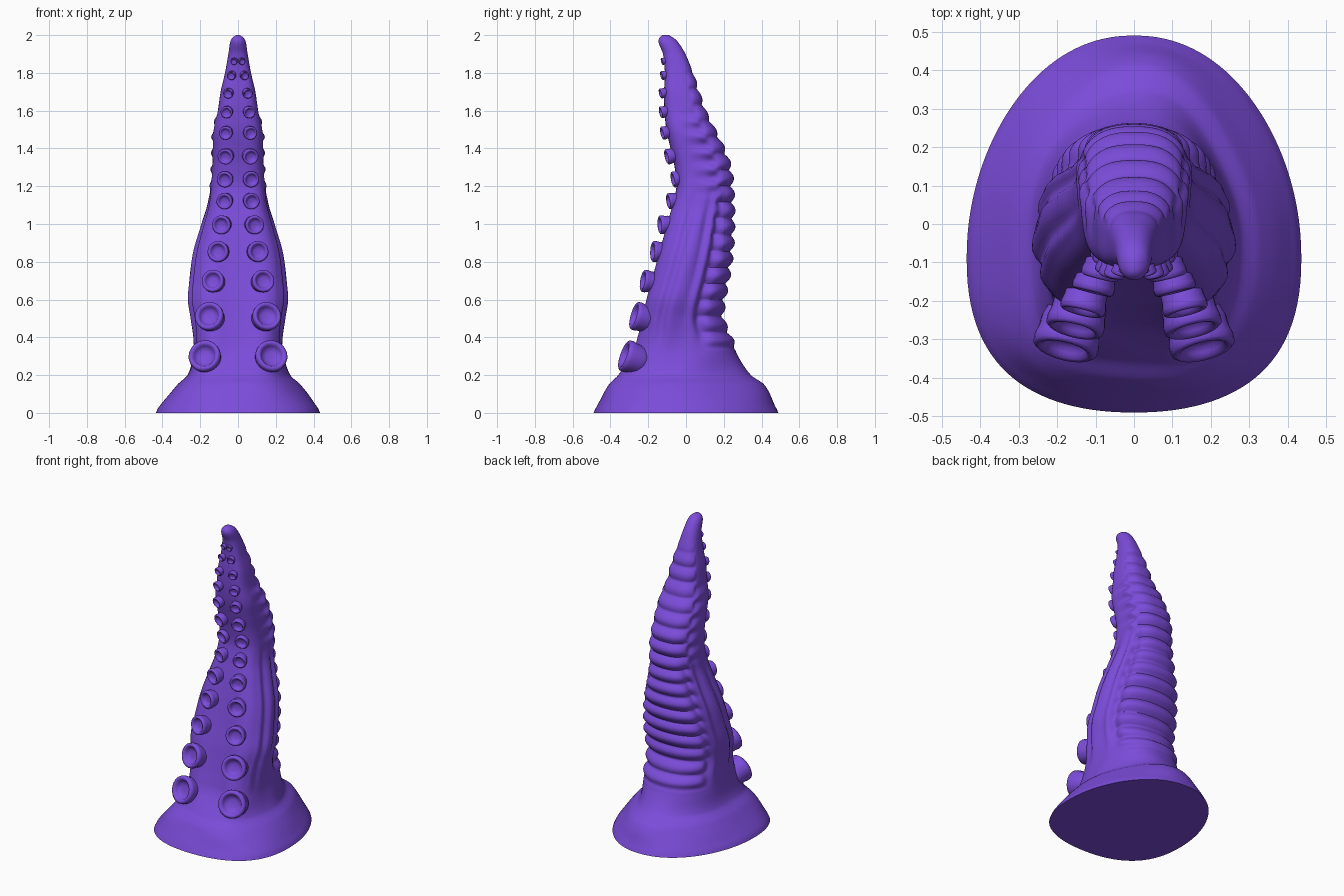
import bpy, bmesh, math
from mathutils import Vector

cube = bpy.data.objects.get("Cube")
if cube:
    bpy.data.objects.remove(cube, do_unlink=True)

purple = bpy.data.materials.new("purple skin")
purple.use_nodes = True
purple.diffuse_color = (0.2, 0.072, 0.7, 1)
purple.node_tree.nodes["Principled BSDF"].inputs["Base Color"].default_value = (0.2, 0.072, 0.7, 1)

# Body outline: height, half width, front y, back y
OUTLINE = [
    (0, .435, -.49, .49), (.03, .42, -.475, .475), (.15, .325, -.41, .41),
    (.2, .272, -.36, .34), (.3, .24, -.3, .275), (.4, .232, -.268, .238),
    (.5, .24, -.243, .197), (.6, .255, -.22, .203), (.7, .247, -.192, .222),
    (.85, .226, -.15, .243), (1, .184, -.106, .25), (1.1, .157, -.076, .25),
    (1.2, .145, -.052, .245), (1.3, .137, -.06, .235), (1.4, .134, -.082, .2),
    (1.5, .13, -.104, .152), (1.6, .107, -.114, .102), (1.7, .092, -.116, .068),
    (1.8, .069, -.112, .036), (1.9, .051, -.122, -.003), (1.96, .042, -.145, -.04),
    (1.985, .031, -.141, -.065), (2, .01, -.125, -.092)]


def smoothstep(a, b, v):
    t = min(1, max(0, (v - a) / (b - a)))
    return t * t * (3 - 2 * t)


def section(z):
    """Half width, front and back of the body at a height (cubic interpolation)."""
    i = 0
    while i < len(OUTLINE) - 2 and OUTLINE[i + 1][0] < z:
        i += 1
    p, q = OUTLINE[i], OUTLINE[i + 1]
    before, after = OUTLINE[max(i - 1, 0)], OUTLINE[min(i + 2, len(OUTLINE) - 1)]
    h = q[0] - p[0]
    t = (z - p[0]) / h
    values = []
    for k in (1, 2, 3):
        m0 = (q[k] - before[k]) / (q[0] - before[0]) * h
        m1 = (after[k] - p[k]) / (after[0] - p[0]) * h
        values.append((2*t**3 - 3*t*t + 1) * p[k] + (t**3 - 2*t*t + t) * m0
                      + (3*t*t - 2*t**3) * q[k] + (t**3 - t*t) * m1)
    return values


def skin_point(z, angle):
    width, front, back = section(z)
    c, s = math.cos(angle), math.sin(angle)
    mid, half = (front + back) / 2, (back - front) / 2
    # Boxier cross-section above the flared base, fullest under the suckers
    body = smoothstep(.15, .32, z) * (1 - smoothstep(1.75, 1.95, z))
    rear = .1 + .4 * smoothstep(1, 1.3, z)
    power = 2 / (2.15 + (rear if s > 0 else 1.2) * body)
    x = width * math.copysign(abs(c) ** power, c)
    y = mid + half * math.copysign(abs(s) ** power, s)
    # Egg-shaped foot, widest towards the front
    y -= .09 * c * c * (1 - smoothstep(.1, .35, z))

    # Stacked rounded ridges along the back
    spine = smoothstep(.3, .55, s) * smoothstep(.32, .38, z) * (1 - smoothstep(1.7, 1.88, z))
    size = .024 - .009 * smoothstep(1.1, 1.7, z)
    push = spine * size * (abs(math.sin(math.pi * (z - .34) / .086)) - .5)

    # Long folds and a groove on the flanks
    flank = smoothstep(.3, .5, z) * (1 - smoothstep(.95, 1.25, z))
    lean = s - .3 * (z - .7)
    push -= .03 * flank * math.exp(-((lean - .45) / .15) ** 2)
    push += .012 * flank * math.exp(-((lean + .05) / .35) ** 2) * math.cos(17 * lean + 2 * z)

    # Small knobs beside the upper ridges
    knob = smoothstep(1.1, 1.25, z) * (1 - smoothstep(1.5, 1.65, z))
    push += .012 * knob * math.exp(-((s - .25) / .25) ** 2) * math.cos(2 * math.pi * z / .086)

    # Shallow valley between the lower sucker rows
    if s < 0:
        valley = smoothstep(.2, .35, z) * (1 - smoothstep(.6, 1.3, z))
        push -= .02 * valley * math.exp(-(c / .25) ** 2)

    # Slight unevenness of the foot
    push += .006 * math.sin(5 * angle + 1) * smoothstep(.03, .12, z) * (1 - smoothstep(.2, .35, z))
    return (x + push * c, y + push * s, z)


def finish(bm, name):
    bmesh.ops.recalc_face_normals(bm, faces=bm.faces)
    mesh = bpy.data.meshes.new(name)
    bm.to_mesh(mesh)
    bm.free()
    mesh.materials.append(purple)
    obj = bpy.data.objects.new(name, mesh)
    bpy.context.collection.objects.link(obj)
    bpy.ops.object.select_all(action='DESELECT')
    obj.select_set(True)
    bpy.context.view_layer.objects.active = obj
    bpy.ops.object.shade_smooth_by_angle(angle=math.radians(60))


def bridge(bm, rings):
    """Skin consecutive rings of vertices with quads and cap both ends."""
    for low, high in zip(rings, rings[1:]):
        for j in range(len(low)):
            k = (j + 1) % len(low)
            bm.faces.new((low[j], low[k], high[k], high[j]))
    bm.faces.new(rings[0])
    bm.faces.new(rings[-1])


# Tapering body with its flared foot
ROWS, SIDES = 260, 112
bm = bmesh.new()
bridge(bm, [[bm.verts.new(skin_point(2 * r / ROWS, math.tau * j / SIDES)) for j in range(SIDES)]
            for r in range(ROWS + 1)])
finish(bm, "tentacle_body")

# Suckers: height, sideways offset, rim y, radius
SUCKERS = [
    (.305, .18, -.325, .086), (.515, .155, -.272, .077), (.7, .135, -.226, .06),
    (.855, .108, -.174, .056), (.995, .09, -.137, .05), (1.12, .073, -.092, .043),
    (1.235, .071, -.068, .043), (1.355, .068, -.101, .042), (1.48, .067, -.125, .036),
    (1.59, .062, -.133, .032), (1.69, .053, -.135, .027), (1.785, .036, -.129, .024),
    (1.86, .022, -.127, .019)]
# Cup profile in units of the radius, from root to hollow: distance from axis, height
CUP = [(.5, -1.8), (.8, -1.3), (.92, -.9), (.93, -.55), (1, -.25), (.98, -.02), (.86, .07),
       (.73, .03), (.64, -.12), (.56, -.28), (.3, -.35), (.02, -.36)]


def sucker(name, side, z, x, y, radius):
    tilt = .35 - .6 * smoothstep(.3, 1.4, z)
    turn = Vector((side * .25, -1, tilt)).to_track_quat('Z', 'Y')
    centre = Vector((side * x, y, z))
    bm = bmesh.new()
    rings = []
    for r, h in CUP:
        rings.append([bm.verts.new(centre + turn @ Vector(
            (r * radius * math.cos(math.tau * j / 28),
             r * radius * math.sin(math.tau * j / 28), h * radius))) for j in range(28)])
    bridge(bm, rings)
    finish(bm, name)


for number, (z, x, y, radius) in enumerate(SUCKERS, 1):
    for side, label in ((1, "left"), (-1, "right")):
        sucker(f"{label}_sucker_{number}", side, z, x, y, radius)
